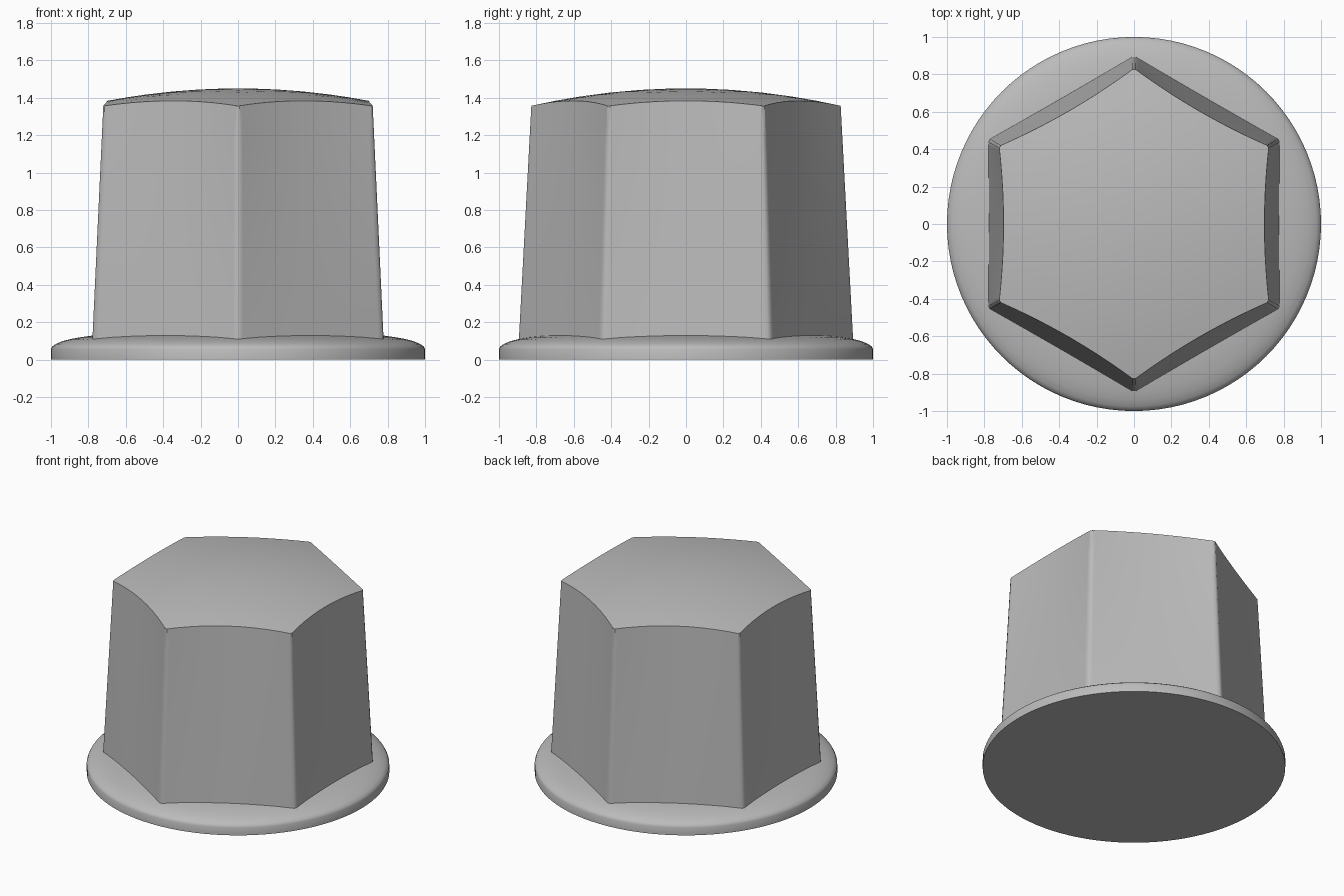
import bpy, bmesh, math
from mathutils import Vector

if "Cube" in bpy.data.objects:
    bpy.data.objects.remove(bpy.data.objects["Cube"])

grey = bpy.data.materials.new("plain grey")
grey.diffuse_color = (0.5, 0.5, 0.5, 1)
grey.use_nodes = True
grey.node_tree.nodes["Principled BSDF"].inputs["Base Color"].default_value = grey.diffuse_color


def finish(bm, name):
    bmesh.ops.recalc_face_normals(bm, faces=bm.faces)
    me = bpy.data.meshes.new(name)
    bm.to_mesh(me)
    bm.free()
    ob = bpy.data.objects.new(name, me)
    bpy.context.collection.objects.link(ob)
    me.materials.append(grey)
    bpy.ops.object.select_all(action='DESELECT')
    ob.select_set(True)
    bpy.context.view_layer.objects.active = ob
    bpy.ops.object.shade_smooth_by_angle(angle=math.radians(35))


def bridge(bm, a, b):
    n = len(a)
    for i in range(n):
        bm.faces.new((a[i], a[(i + 1) % n], b[(i + 1) % n], b[i]))


def cap(bm, ring, z):
    c = bm.verts.new((0, 0, z))
    for i in range(len(ring)):
        bm.faces.new((ring[i], ring[(i + 1) % len(ring)], c))


# Round flange with a softened rim
bm = bmesh.new()
profile = [(1, 0), (1, 0.055), (0.993, 0.07), (0.975, 0.083), (0.94, 0.098),
           (0.895, 0.11), (0.84, 0.12), (0.775, 0.129), (0.6, 0.138)]
N = 96
rings = [[bm.verts.new((r * math.cos(2 * math.pi * i / N), r * math.sin(2 * math.pi * i / N), z))
          for i in range(N)] for r, z in profile]
for a, b in zip(rings, rings[1:]):
    bridge(bm, a, b)
bm.faces.new(rings[0])
cap(bm, rings[-1], 0.14)
finish(bm, "flange")


# Tapered hexagonal cap, sides slightly hollow towards the domed top
def outline(radius, hollow):
    steps = [0.012, 0.035] + [k / 10 for k in range(1, 10)] + [0.965, 0.988]
    pts = []
    for s in range(6):
        a0, a1 = math.radians(90 + 60 * s), math.radians(150 + 60 * s)
        p = Vector((math.cos(a0), math.sin(a0))) * radius
        q = Vector((math.cos(a1), math.sin(a1))) * radius
        inward = -(p + q).normalized()
        pts += [p.lerp(q, t) + inward * hollow * 4 * t * (1 - t) for t in steps]
    return pts


def dome(p):
    return 1.45 - 0.136 * p.length_squared


bm = bmesh.new()
base, top = outline(0.903, 0), outline(0.833, 0.024)
rows = 8
rings = []
for k in range(rows + 1):
    f = k / rows
    ring = []
    for b, t in zip(base, top):
        p = b.lerp(t, f)
        ring.append(bm.verts.new((p.x, p.y, 0.03 + (dome(t) - 0.03) * f)))
    rings.append(ring)
for f in (0.85, 0.7, 0.5, 0.3, 0.12):
    rings.append([bm.verts.new((t.x * f, t.y * f, dome(t * f))) for t in top])
for a, b in zip(rings, rings[1:]):
    bridge(bm, a, b)
cap(bm, rings[-1], 1.45)
bm.faces.new(rings[0])
finish(bm, "hex_cap")
